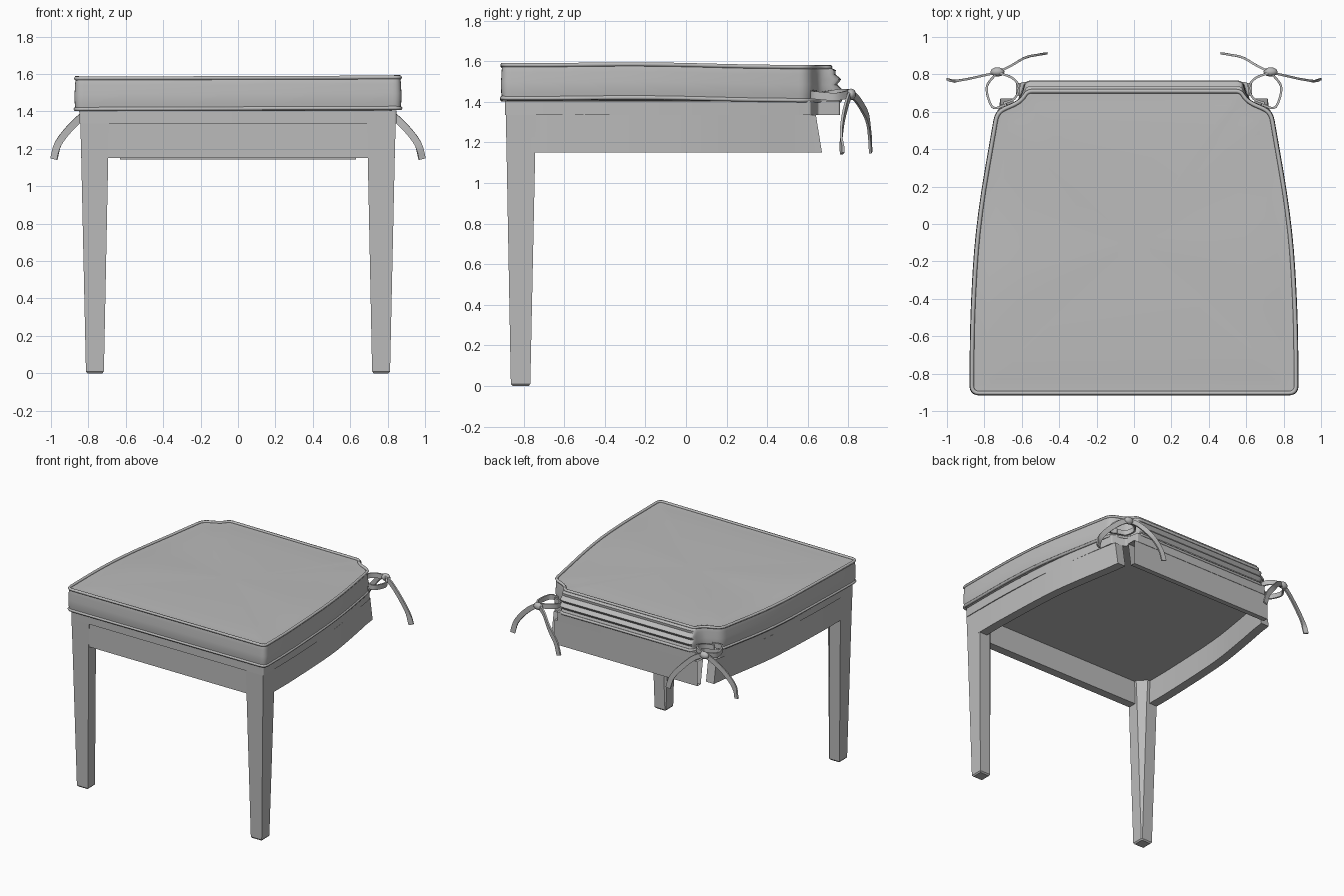
import bpy, bmesh, math
from mathutils import Vector

if "Cube" in bpy.data.objects:
    bpy.data.objects.remove(bpy.data.objects["Cube"])

GREY = (0.5, 0.5, 0.5, 1)
mat = bpy.data.materials.new("plain_grey")
mat.use_nodes = True
mat.diffuse_color = GREY
mat.node_tree.nodes["Principled BSDF"].inputs["Base Color"].default_value = GREY


def loft(name, rings, caps=True, angle=35, closed=False):
    """Skin a list of equal-length rings of points."""
    bm = bmesh.new()
    rows = [[bm.verts.new(p) for p in ring] for ring in rings]
    n = len(rows[0])
    pairs = list(zip(rows, rows[1:])) + ([(rows[-1], rows[0])] if closed else [])
    for a, b in pairs:
        for i in range(n):
            j = (i + 1) % n
            bm.faces.new((a[i], a[j], b[j], b[i]))
    if caps and not closed:
        bm.faces.new(rows[0])
        bm.faces.new(rows[-1])
    bmesh.ops.recalc_face_normals(bm, faces=bm.faces)
    me = bpy.data.meshes.new(name)
    bm.to_mesh(me)
    bm.free()
    me.shade_smooth()
    me.set_sharp_from_angle(angle=math.radians(angle))
    me.materials.append(mat)
    ob = bpy.data.objects.new(name, me)
    bpy.context.collection.objects.link(ob)
    return ob


def rounded(corners, steps=5):
    """Closed symmetric outline from half its corners (x, y, radius)."""
    full = corners + [(-x, y, r) for x, y, r in reversed(corners)]
    out = []
    for i, (x, y, r) in enumerate(full):
        p = Vector((x, y))
        a = Vector(full[i - 1][:2]) - p
        b = Vector(full[(i + 1) % len(full)][:2]) - p
        a = p + a.normalized() * min(r, a.length * 0.48)
        b = p + b.normalized() * min(r, b.length * 0.48)
        for k in range(steps + 1):
            t = k / steps
            out.append(a * (1 - t) ** 2 + p * 2 * t * (1 - t) + b * t * t)
    return out


def inset(pts, d):
    """Move a counter-clockwise outline inwards by d."""
    res = []
    for i, p in enumerate(pts):
        t = (pts[(i + 1) % len(pts)] - pts[i - 1]).normalized()
        res.append(p + Vector((-t.y, t.x)) * d)
    return res


def smooth_path(points, steps=6):
    """Catmull-Rom curve through the points."""
    P = [Vector(p) for p in points]
    P = [2 * P[0] - P[1]] + P + [2 * P[-1] - P[-2]]
    out = []
    for i in range(1, len(P) - 2):
        a, b, c, d = P[i - 1:i + 3]
        for k in range(steps):
            t = k / steps
            out.append(0.5 * (2 * b + (c - a) * t + (2 * a - 5 * b + 4 * c - d) * t ** 2
                              + (3 * b - a - 3 * c + d) * t ** 3))
    return out + [P[-2]]


def ribbon(name, points, width=0.038, thick=0.012):
    """Flat strap standing on edge along a path."""
    path = smooth_path(points)
    rings = []
    for i, p in enumerate(path):
        t = (path[min(i + 1, len(path) - 1)] - path[max(i - 1, 0)]).normalized()
        side = t.cross(Vector((0, 0, 1))).normalized()
        up = side.cross(t) * width / 2
        side = side * thick / 2
        rings.append([p + up + side, p + up - side, p - up - side, p - up + side])
    return loft(name, rings)


# Cushion outline with notched back corners
outline = rounded([(0.875, -0.912, 0.05), (0.872, -0.5, 0.2), (0.843, 0.0, 0.3),
                   (0.738, 0.605, 0.05), (0.61, 0.66, 0.05), (0.575, 0.718, 0.03)])


def tilt(p):
    return 0.004 * p.x - 0.007 * p.y + 0.004 * math.sin(5 * p.y + 3 * p.x)


def cushion_ring(z, d, back):
    """One level of the cushion; the back wall bulges by its own amount."""
    ring = []
    for p in inset(outline, d):
        k = min(max((p.y - 0.66) / 0.04, 0), 1) if abs(p.x) < 0.62 else 0
        ring.append((p.x, p.y + k * back, z + tilt(p)))
    return ring


# Cushion: box wall with folds at the back, slightly domed top
levels = [(1.402, 0.03, 0.04), (1.412, 0.006, 0.045), (1.44, 0.002, 0.03), (1.465, 0, 0.05),
          (1.49, 0, 0.025), (1.515, 0.002, 0.048), (1.54, 0.003, 0.02), (1.56, 0.005, 0.025),
          (1.574, 0.008, 0)]
rings = [cushion_ring(*lv) for lv in levels]
for s, z in ((0.97, 1.573), (0.9, 1.577), (0.7, 1.58), (0.4, 1.582), (0.1, 1.583)):
    rings.append([(p.x * s, -0.1 + (p.y + 0.1) * s, z + tilt(p) * s) for p in outline])
loft("cushion", rings, angle=50)


# Piping cords along the top and bottom seams
def piping(name, ring, radius=0.011, sides=6):
    pts = [Vector(p) for p in ring]
    tube = []
    for i, p in enumerate(pts):
        t = pts[(i + 1) % len(pts)] - pts[i - 1]
        out = t.cross(Vector((0, 0, 1))).normalized() * radius
        up = Vector((0, 0, radius))
        tube.append([p + out * math.cos(a) + up * math.sin(a)
                     for a in (2 * math.pi * k / sides for k in range(sides))])
    loft(name, tube, angle=80, closed=True)


piping("top_piping", cushion_ring(1.576, 0.008, 0))
piping("bottom_piping", cushion_ring(1.412, 0.006, 0.045))

# Seat board
board = rounded([(0.848, -0.892, 0.015), (0.848, -0.5, 0.2), (0.822, 0.0, 0.3),
                 (0.728, 0.615, 0.01), (0.62, 0.65, 0.01), (0.605, 0.758, 0.01)])
loft("seat_board", [[(p.x, p.y, z) for p in board] for z in (1.335, 1.405)])


# Front legs: tapered, with the inner corner chamfered towards the top
def leg_ring(z, x0, x1, y0, y1, c, sx):
    pts = [(x1, y0), (x1, y1), (x0 + c, y1), (x0, y1 - c), (x0, y0)]
    return [(sx * x, y, z) for x, y in pts]


for sx, side in ((1, "left"), (-1, "right")):
    loft(side + "_front_leg", [
        leg_ring(0, 0.725, 0.805, -0.855, -0.775, 0.004, sx),
        leg_ring(0.01, 0.717, 0.813, -0.863, -0.767, 0.006, sx),
        leg_ring(1.15, 0.694, 0.838, -0.884, -0.743, 0.05, sx),
        leg_ring(1.335, 0.69, 0.843, -0.888, -0.738, 0.06, sx)], angle=20)

    # Side apron follows the bowed edge of the seat; its back end slants
    edge = smooth_path([(0.84, -0.76, 0), (0.838, -0.5, 0), (0.815, 0, 0),
                        (0.77, 0.33, 0), (0.715, 0.64, 0)], 4)
    rings = []
    for i, p in enumerate(edge):
        slant = 0.03 if i == len(edge) - 1 else 0
        rings.append([(sx * (p.x - dx), p.y + dy, z) for dx, z, dy in
                      ((0, 1.335, 0), (0.07, 1.335, 0), (0.07, 1.15, slant), (0, 1.15, slant))])
    loft(side + "_apron", rings)

    # Tie: two straps around the notch, a knot and two hanging tails
    def at(pts):
        return [(sx * x, y, z) for x, y, z in pts]

    ribbon(side + "_tie_inner_strap", at([(0.70, 0.645, 1.43), (0.64, 0.67, 1.43), (0.615, 0.73, 1.44),
                                          (0.65, 0.78, 1.445), (0.73, 0.81, 1.44)]))
    ribbon(side + "_tie_outer_strap", at([(0.68, 0.64, 1.44), (0.745, 0.62, 1.435), (0.775, 0.66, 1.43),
                                          (0.785, 0.74, 1.425), (0.73, 0.81, 1.44)]))
    ribbon(side + "_tie_outer_tail", at([(0.73, 0.81, 1.44), (0.80, 0.795, 1.40), (0.89, 0.775, 1.32),
                                         (0.96, 0.765, 1.23), (0.985, 0.77, 1.145)]))
    ribbon(side + "_tie_inner_tail", at([(0.73, 0.81, 1.44), (0.66, 0.845, 1.41), (0.58, 0.89, 1.33),
                                         (0.51, 0.905, 1.24), (0.48, 0.91, 1.15)]))
    bpy.ops.mesh.primitive_uv_sphere_add(segments=12, ring_count=8, radius=1,
                                         location=(sx * 0.73, 0.813, 1.437))
    knot = bpy.context.object
    knot.name = side + "_tie_knot"
    knot.scale = (0.038, 0.025, 0.028)
    knot.data.materials.append(mat)
    knot.data.shade_smooth()

# Front and back aprons
loft("front_apron", [[(x, -0.882, 1.335), (x, -0.815, 1.335), (x, -0.815, 1.15), (x, -0.882, 1.15)]
                     for x in (-0.71, 0.71)])
loft("back_apron", [[(x, 0.755, 1.335), (x, 0.685, 1.335), (x, 0.715, 1.142), (x, 0.755, 1.142)]
                    for x in (-0.63, 0.63)], caps=False)
